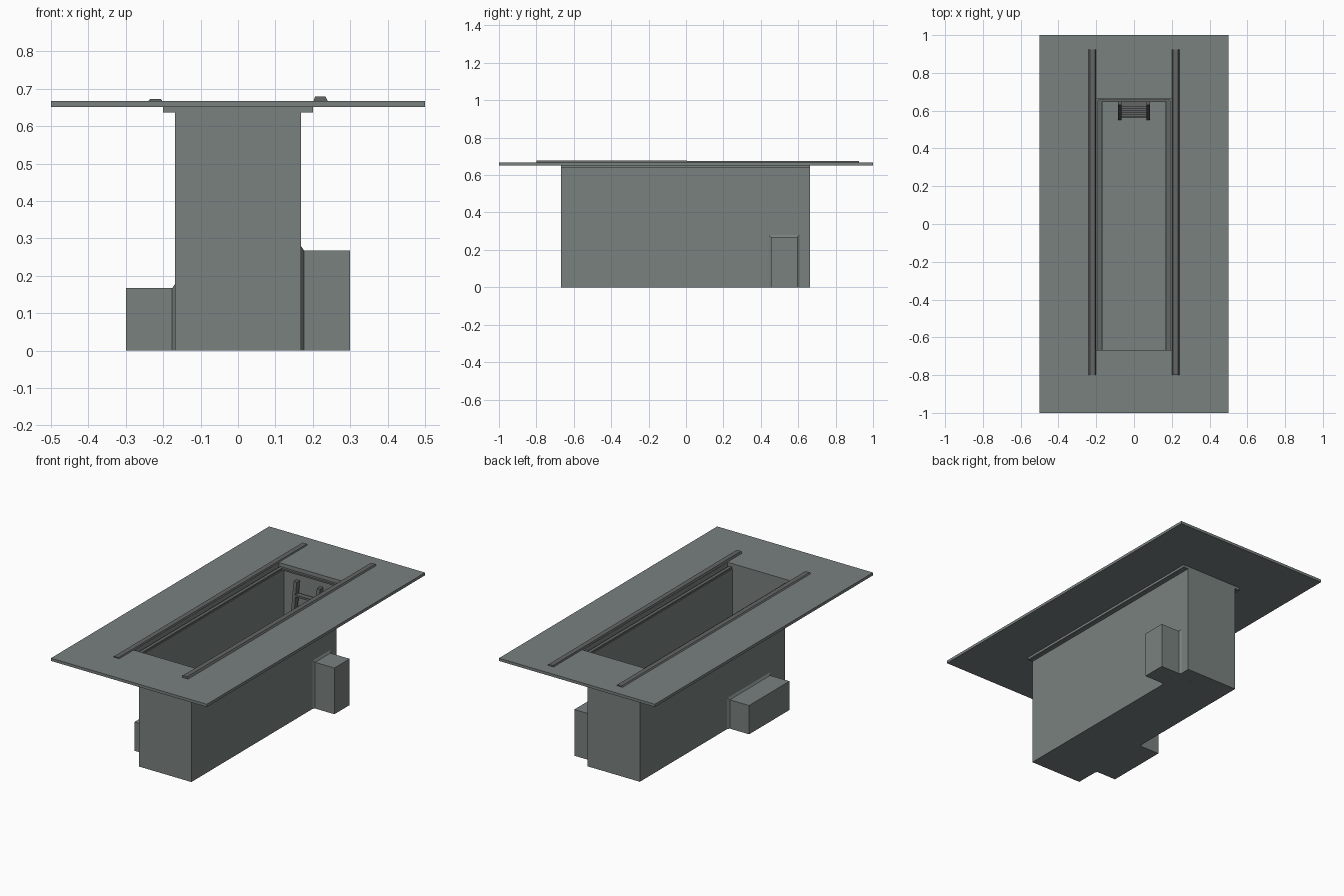
import bpy
from mathutils import Vector

if "Cube" in bpy.data.objects:
    bpy.data.objects.remove(bpy.data.objects["Cube"])


def material(name, rgb):
    m = bpy.data.materials.new(name)
    m.diffuse_color = (*rgb, 1)
    m.use_nodes = True
    m.node_tree.nodes["Principled BSDF"].inputs["Base Color"].default_value = m.diffuse_color
    return m


concrete = material("grey_concrete", (0.19, 0.22, 0.212))
steel = material("dark_steel", (0.125, 0.132, 0.13))


def make(name, quads, mat):
    """Mesh object from a list of polygons given as point lists."""
    verts, faces, index = [], [], {}
    for q in quads:
        face = []
        for p in q:
            k = tuple(round(c, 5) for c in p)
            if k not in index:
                index[k] = len(verts)
                verts.append(k)
            face.append(index[k])
        faces.append(face)
    me = bpy.data.meshes.new(name)
    me.from_pydata(verts, [], faces)
    me.update()
    me.materials.append(mat)
    ob = bpy.data.objects.new(name, me)
    bpy.context.collection.objects.link(ob)
    return ob


def loft(a, b, closed=True):
    n = len(a)
    return [[a[i], a[(i + 1) % n], b[(i + 1) % n], b[i]]
            for i in range(n if closed else n - 1)]


def rect(x0, x1, y0, y1, z):
    return [(x0, y0, z), (x1, y0, z), (x1, y1, z), (x0, y1, z)]


def bar(name, a, b, mat):
    return make(name, loft(a, b) + [a[::-1], b], mat)


def box(name, x0, x1, y0, y1, z0, z1, mat):
    return bar(name, rect(x0, x1, y0, y1, z0), rect(x0, x1, y0, y1, z1), mat)


W, Y0, Y1 = 0.168, -0.667, 0.663      # pit walls
HW = 0.20                             # opening in the slab
Z_LEDGE, Z_BOT, Z_TOP = 0.637, 0.651, 0.667

# Floor slab with the rectangular opening
ot, ob_ = rect(-.5, .5, -1, 1, Z_TOP), rect(-.5, .5, -1, 1, Z_BOT)
it, ib = rect(-HW, HW, Y0, Y1, Z_TOP), rect(-HW, HW, Y0, Y1, Z_BOT)
make("floor_slab", loft(ot, it) + loft(ib, ob_) + loft(ob_, ot) + loft(it, ib), concrete)

# Pit floor, end walls and the stepped ledge under the slab
q = [rect(-W, W, Y0, Y1, 0)]
for y in (Y0, Y1):
    q.append([(-W, y, 0), (W, y, 0), (W, y, Z_LEDGE), (-W, y, Z_LEDGE)])
    q.append([(-HW, y, Z_LEDGE), (HW, y, Z_LEDGE), (HW, y, Z_BOT), (-HW, y, Z_BOT)])
for s in (-1, 1):
    q.append([(s * W, Y0, Z_LEDGE), (s * HW, Y0, Z_LEDGE),
              (s * HW, Y1, Z_LEDGE), (s * W, Y1, Z_LEDGE)])
    q.append([(s * HW, Y0, Z_LEDGE), (s * HW, Y1, Z_LEDGE),
              (s * HW, Y1, Z_BOT), (s * HW, Y0, Z_BOT)])
make("pit_shell", q, concrete)


# Long walls, each with a niche that opens into the pit
def wall_with_niche(name, s, y0, y1, h, m=0.012):
    def arch(x, g):
        return [(s * x, y0 - g, 0), (s * x, y0 - g, h + g),
                (s * x, y1 + g, h + g), (s * x, y1 + g, 0)]
    a, b, c = arch(W, m), arch(W + 0.008, 0), arch(0.30, 0)
    outer = [(s * W, Y0, 0), (s * W, Y0, Z_LEDGE), (s * W, Y1, Z_LEDGE), (s * W, Y1, 0)]
    quads = loft(outer, a, False) + loft(a, b, False) + loft(b, c, False) + [c]
    quads.append([a[0], b[0], c[0], c[3], b[3], a[3]])
    make(name, quads, concrete)


wall_with_niche("right_wall_niche", 1, 0.455, 0.595, 0.268)
wall_with_niche("left_wall_niche", -1, -0.52, -0.15, 0.167)

# Steel edge strips resting on the ledge
for s, n in ((-1, "left"), (1, "right")):
    x = sorted((s * 0.172, s * 0.192))
    box(n + "_edge_strip", x[0], x[1], Y0, 0.655, Z_LEDGE, 0.647, steel)
box("back_edge_strip", -0.19, 0.19, 0.645, 0.66, Z_LEDGE, 0.647, steel)


# Wheel guide rails with slightly sloped sides and falling height
def rail(name, s, z_front, z_back):
    def section(y, z):
        return [(s * 0.202, y, Z_TOP), (s * 0.240, y, Z_TOP),
                (s * 0.234, y, z), (s * 0.206, y, z)]
    bar(name, section(-0.8, z_front), section(0.925, z_back), steel)


rail("left_guide_rail", -1, 0.673, 0.673)
rail("right_guide_rail", 1, 0.679, 0.674)

# Sloping ladder against the back wall
foot, top = Vector((0, 0.565, 0)), Vector((0, 0.645, 0.6))
for s, n in ((-1, "left"), (1, "right")):
    x0, x1 = sorted((s * 0.065, s * 0.085))
    bar(n + "_ladder_side",
        rect(x0, x1, foot.y - 0.015, foot.y + 0.015, 0),
        rect(x0, x1, top.y - 0.015, top.y + 0.015, top.z), steel)
for i in range(1, 8):
    p = foot.lerp(top, i / 8)
    box("ladder_step_%d" % i, -0.07, 0.07, p.y - 0.015, p.y + 0.015,
        p.z - 0.006, p.z + 0.006, steel)
